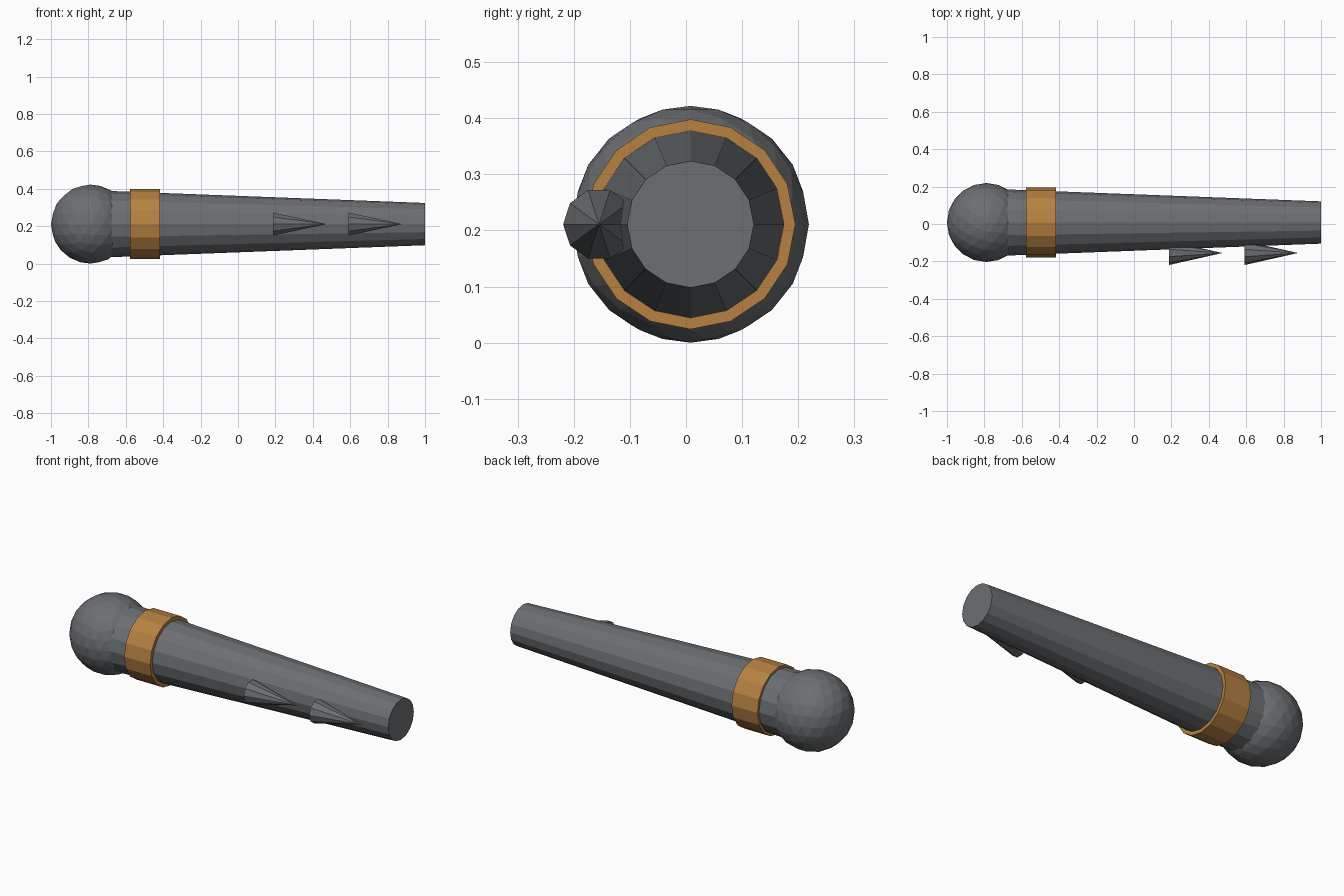
import bpy
from math import pi

if "Cube" in bpy.data.objects:
    bpy.data.objects.remove(bpy.data.objects["Cube"], do_unlink=True)

AXIS_Y, AXIS_Z = 0.008, 0.211


def material(name, rgb):
    mat = bpy.data.materials.new(name)
    mat.use_nodes = True
    mat.diffuse_color = (*rgb, 1)
    bsdf = next(n for n in mat.node_tree.nodes if n.type == "BSDF_PRINCIPLED")
    bsdf.inputs["Base Color"].default_value = (*rgb, 1)
    return mat


def finish(name, mat):
    obj = bpy.context.object
    obj.name = name
    obj.data.materials.append(mat)
    return obj


def tapered_rod(name, mat, x_start, x_end, r_start, r_end, sides, y=AXIS_Y):
    """Flat-faced cone or cylinder lying along x."""
    bpy.ops.mesh.primitive_cone_add(
        vertices=sides, radius1=r_start, radius2=r_end, depth=x_end - x_start,
        location=((x_start + x_end) / 2, y, AXIS_Z), rotation=(0, pi / 2, 0))
    return finish(name, mat)


grey = material("dark grey", (0.15, 0.16, 0.17))
orange = material("copper orange", (0.47, 0.22, 0.055))

# Ball at the end of the shaft
bpy.ops.mesh.primitive_ico_sphere_add(
    subdivisions=3, radius=0.211, location=(-0.789, AXIS_Y, AXIS_Z))
finish("end_ball", grey)

# Tapered shaft, starting inside the ball
tapered_rod("shaft", grey, -0.789, 1.0, 0.181, 0.113, 16)

# Collar around the thick end
tapered_rod("collar", orange, -0.577, -0.417, 0.187, 0.187, 16)

# Spikes along the front
for i, x in enumerate((0.188, 0.592)):
    tapered_rod(f"spike_{i + 1}", grey, x, x + 0.285, 0.064, 0, 10, y=-0.155)
